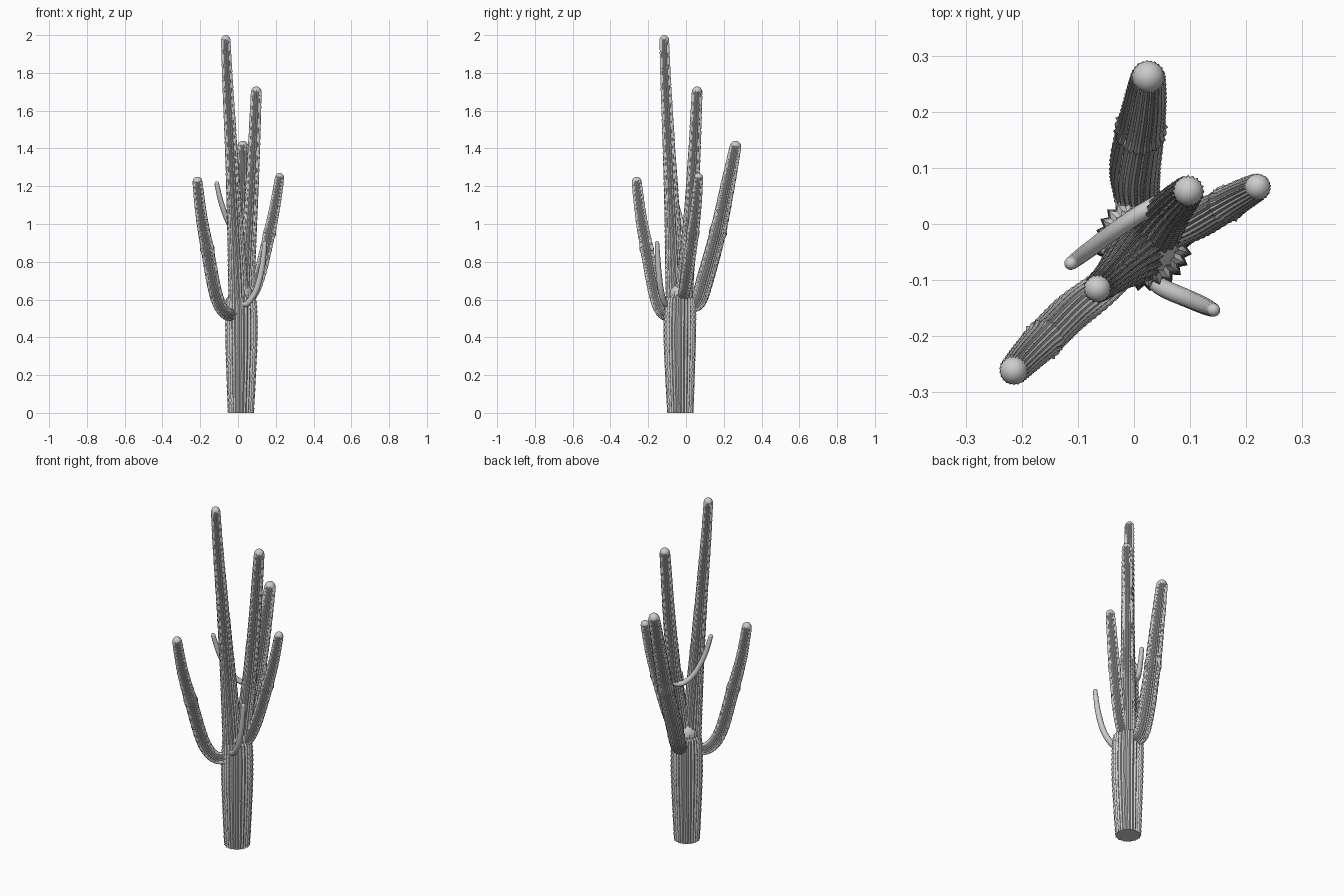
import bpy, bmesh, math
from mathutils import Vector

cube = bpy.data.objects.get("Cube")
if cube:
    bpy.data.objects.remove(cube, do_unlink=True)

grey = bpy.data.materials.new("cactus grey")
grey.use_nodes = True
colour = (0.6, 0.6, 0.6, 1)
grey.diffuse_color = colour
grey.node_tree.nodes["Principled BSDF"].inputs["Base Color"].default_value = colour


def spline(pts, t):
    """Catmull-Rom through (x, y, z, radius) points, t from 0 to 1."""
    s = t * (len(pts) - 1)
    i = min(int(s), len(pts) - 2)
    u = s - i
    p = [Vector(pts[min(max(k, 0), len(pts) - 1)]) for k in range(i - 1, i + 3)]
    return 0.5 * (2 * p[1] + (p[2] - p[0]) * u
                  + (2 * p[0] - 5 * p[1] + 4 * p[2] - p[3]) * u * u
                  + (3 * p[1] - p[0] - 3 * p[2] + p[3]) * u ** 3)


def stem(name, pts, ribs, depth, joint=None, step=0.014):
    """Ribbed tube along a path, with a rounded tip and an optional swollen joint."""
    length = sum((Vector(a[:3]) - Vector(b[:3])).length for a, b in zip(pts, pts[1:]))
    count = max(12, int(length / step))
    path = [spline(pts, i / count) for i in range(count + 1)]
    rings = []
    for i, p in enumerate(path):
        a, b = path[max(i - 1, 0)].xyz, path[min(i + 1, count)].xyz
        r = p.w
        if joint:
            r *= 1 + 0.13 * math.exp(-((p.z - joint) / 0.016) ** 2)
        rings.append((p.xyz, (b - a).normalized(), r, depth))
    # Smooth dome, its tip at the last path point
    base, axis, r, _ = rings[-1]
    height = 1.1 * r
    rings = [g for g in rings if (g[0] - base).dot(axis) < -height]
    for k in range(6):
        ang = k / 6 * math.pi / 2
        rings.append((base - axis * height * (1 - math.sin(ang)), axis,
                      r * math.cos(ang), depth * max(0, 1 - k / 2)))

    bm = bmesh.new()
    side, loops, sides = Vector((1, 0, 0)), [], ribs * 2
    for i, (c, axis, r, d) in enumerate(rings):
        side = (side - axis * side.dot(axis)).normalized()
        other = axis.cross(side)
        loop = []
        for j in range(sides):
            ang = math.tau * j / sides
            # Ridges carry small regular bumps, valleys are plain
            k = 1 - d if j % 2 else 1 + 0.25 * d * (-1) ** (i + j // 2)
            loop.append(bm.verts.new(c + r * k * (side * math.cos(ang) + other * math.sin(ang))))
        loops.append(loop)
    for lo, hi in zip(loops, loops[1:]):
        for j in range(sides):
            n = (j + 1) % sides
            bm.faces.new((lo[j], lo[n], hi[n], hi[j]))
    bm.faces.new(loops[0][::-1])
    tip = bm.verts.new(base)
    for j in range(sides):
        bm.faces.new((loops[-1][j], loops[-1][(j + 1) % sides], tip))
    mesh = bpy.data.meshes.new(name)
    bm.to_mesh(mesh)
    bm.free()
    mesh.materials.append(grey)
    obj = bpy.data.objects.new(name, mesh)
    bpy.context.collection.objects.link(obj)
    bpy.ops.object.select_all(action="DESELECT")
    obj.select_set(True)
    bpy.context.view_layer.objects.active = obj
    bpy.ops.object.shade_smooth_by_angle(angle=math.radians(30))


# Trunk and its two upright forks
stem("trunk", [(0.015, -0.03, 0, 0.069), (0.017, -0.032, 0.2, 0.078),
               (0.018, -0.033, 0.4, 0.085), (0.017, -0.031, 0.57, 0.083),
               (0.015, -0.03, 0.69, 0.065)], 26, 0.1)
stem("tall_fork", [(0.005, -0.05, 0.5, 0.055), (-0.003, -0.06, 0.75, 0.05),
                   (-0.018, -0.073, 1.05, 0.041), (-0.036, -0.09, 1.4, 0.033),
                   (-0.055, -0.107, 1.75, 0.028), (-0.066, -0.116, 2.0, 0.025)], 20, 0.12)
stem("short_fork", [(0.03, -0.02, 0.5, 0.05), (0.043, -0.005, 0.7, 0.046),
                    (0.063, 0.022, 1.0, 0.038), (0.082, 0.043, 1.35, 0.033),
                    (0.098, 0.06, 1.728, 0.028)], 20, 0.12)

# Large ribbed arms
stem("right_arm", [(0, -0.06, 0.53, 0.03), (-0.06, -0.117, 0.525, 0.033),
                   (-0.115, -0.16, 0.62, 0.035), (-0.163, -0.208, 0.87, 0.034),
                   (-0.195, -0.24, 1.05, 0.03), (-0.217, -0.264, 1.25, 0.026)],
     22, 0.1, 0.87)
stem("back_arm", [(0.01, 0, 0.58, 0.035), (0.004, 0.06, 0.585, 0.042),
                  (0.002, 0.105, 0.72, 0.046), (0.012, 0.17, 0.96, 0.043),
                  (0.02, 0.22, 1.2, 0.038), (0.026, 0.268, 1.44, 0.03)],
     24, 0.1, 0.96)
stem("left_arm", [(0.03, -0.03, 0.62, 0.027), (0.075, -0.012, 0.63, 0.03),
                  (0.118, 0.008, 0.745, 0.032), (0.166, 0.036, 0.95, 0.031),
                  (0.197, 0.054, 1.1, 0.028), (0.224, 0.068, 1.27, 0.024)],
     22, 0.1, 0.95)

# Thin young shoots
stem("upper_shoot", [(0.055, 0.045, 0.935, 0.014), (0.005, 0.015, 0.94, 0.015),
                     (-0.045, -0.02, 1.0, 0.015), (-0.088, -0.052, 1.11, 0.014),
                     (-0.115, -0.072, 1.225, 0.012)], 12, 0.03)
stem("lower_shoot", [(0.02, -0.09, 0.58, 0.014), (0.05, -0.113, 0.58, 0.016),
                     (0.098, -0.134, 0.655, 0.016), (0.128, -0.147, 0.775, 0.015),
                     (0.143, -0.154, 0.91, 0.012)], 12, 0.03)
